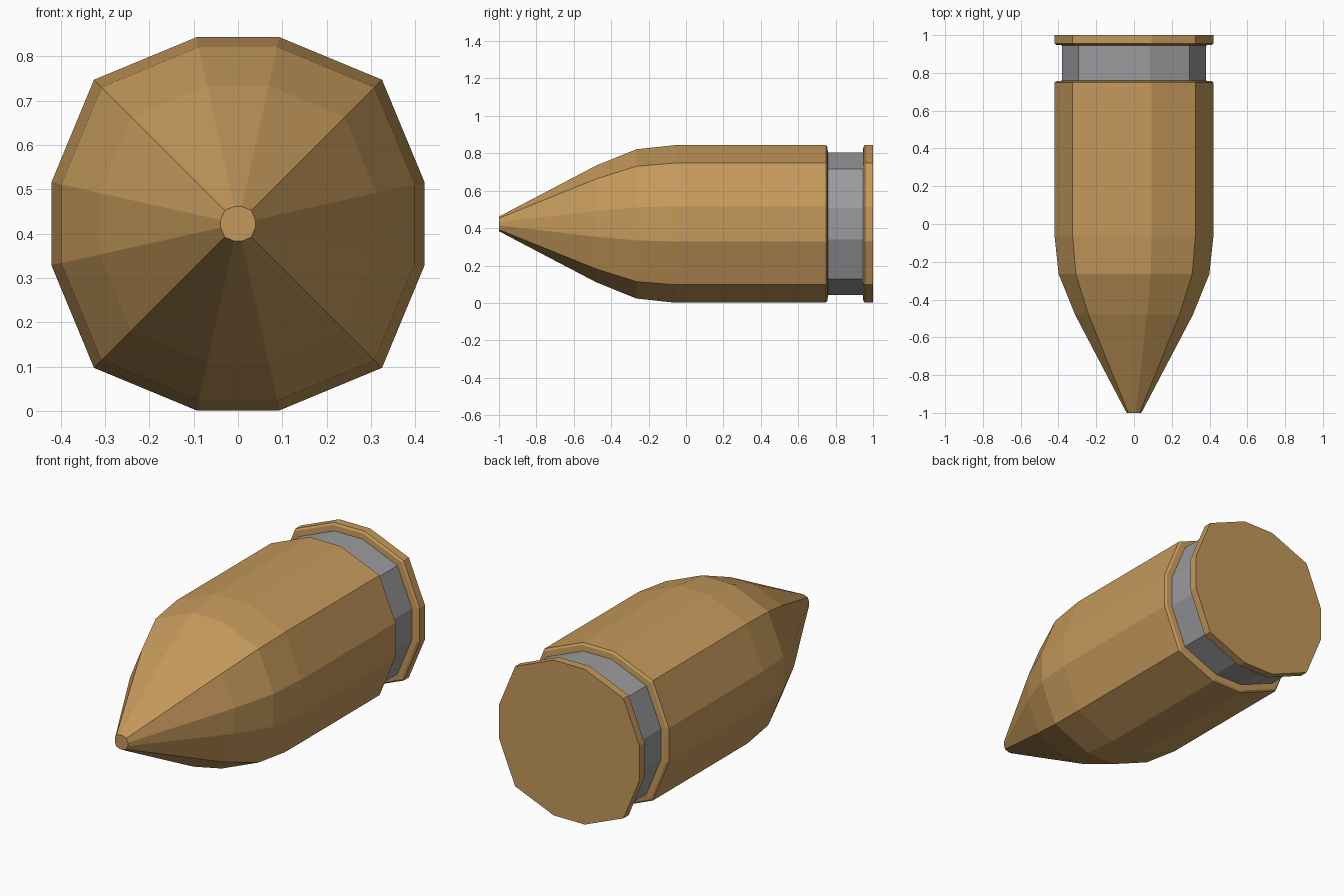
import bpy, bmesh

if "Cube" in bpy.data.objects:
    bpy.data.objects.remove(bpy.data.objects["Cube"])

CZ = 0.4225   # axis height
R = 0.421     # half width of the body

# twelve-sided cross-section (one quarter, turned four times)
quarter = [(0.421, 0.0935), (0.325, 0.325), (0.0935, 0.421)]
section = []
for c, s in [(1, 0), (0, 1), (-1, 0), (0, -1)]:
    section += [(x * c - z * s, x * s + z * c) for x, z in quarter]


def material(name, color):
    m = bpy.data.materials.new(name)
    m.diffuse_color = (*color, 1)
    m.use_nodes = True
    m.node_tree.nodes["Principled BSDF"].inputs["Base Color"].default_value = m.diffuse_color
    return m


def loft(name, profile, mat, cap_front=False, cap_back=False):
    """Sweep the section along y; profile holds (y, half width)."""
    bm = bmesh.new()
    rings = [[bm.verts.new((x * r / R, y, CZ + z * r / R)) for x, z in section]
             for y, r in profile]
    n = len(section)
    for a, b in zip(rings, rings[1:]):
        for i in range(n):
            j = (i + 1) % n
            bm.faces.new((a[j], a[i], b[i], b[j]))
    if cap_front:
        bm.faces.new(rings[0])
    if cap_back:
        bm.faces.new(rings[-1][::-1])
    # outward normals: front cap faces -y, sides face away from the axis
    for f in bm.faces:
        f.normal_update()
        c = f.calc_center_median()
        if len(f.verts) == n:
            out = f.normal.y * c.y
        else:
            out = f.normal.x * c.x + f.normal.z * (c.z - CZ)
        if out < 0:
            f.normal_flip()
    me = bpy.data.meshes.new(name)
    bm.to_mesh(me)
    bm.free()
    me.materials.append(mat)
    ob = bpy.data.objects.new(name, me)
    bpy.context.collection.objects.link(ob)
    return ob


brass = material("brass", (0.56, 0.32, 0.105))
steel = material("grey steel", (0.33, 0.33, 0.34))

# pointed nose and straight casing, with a bevelled rear shoulder
loft("pointed_casing", [(-1, 0.039), (-0.85, 0.118), (-0.48, 0.312),
                        (-0.265, 0.399), (-0.06, R), (0.748, R),
                        (0.756, 0.411), (0.759, 0.381)], brass, cap_front=True)

# recessed band
loft("groove_band", [(0.759, 0.381), (0.946, 0.381)], steel)

# rear rim with closed base
loft("base_rim", [(0.946, 0.381), (0.948, 0.411), (0.956, R), (1, R)],
     brass, cap_back=True)
